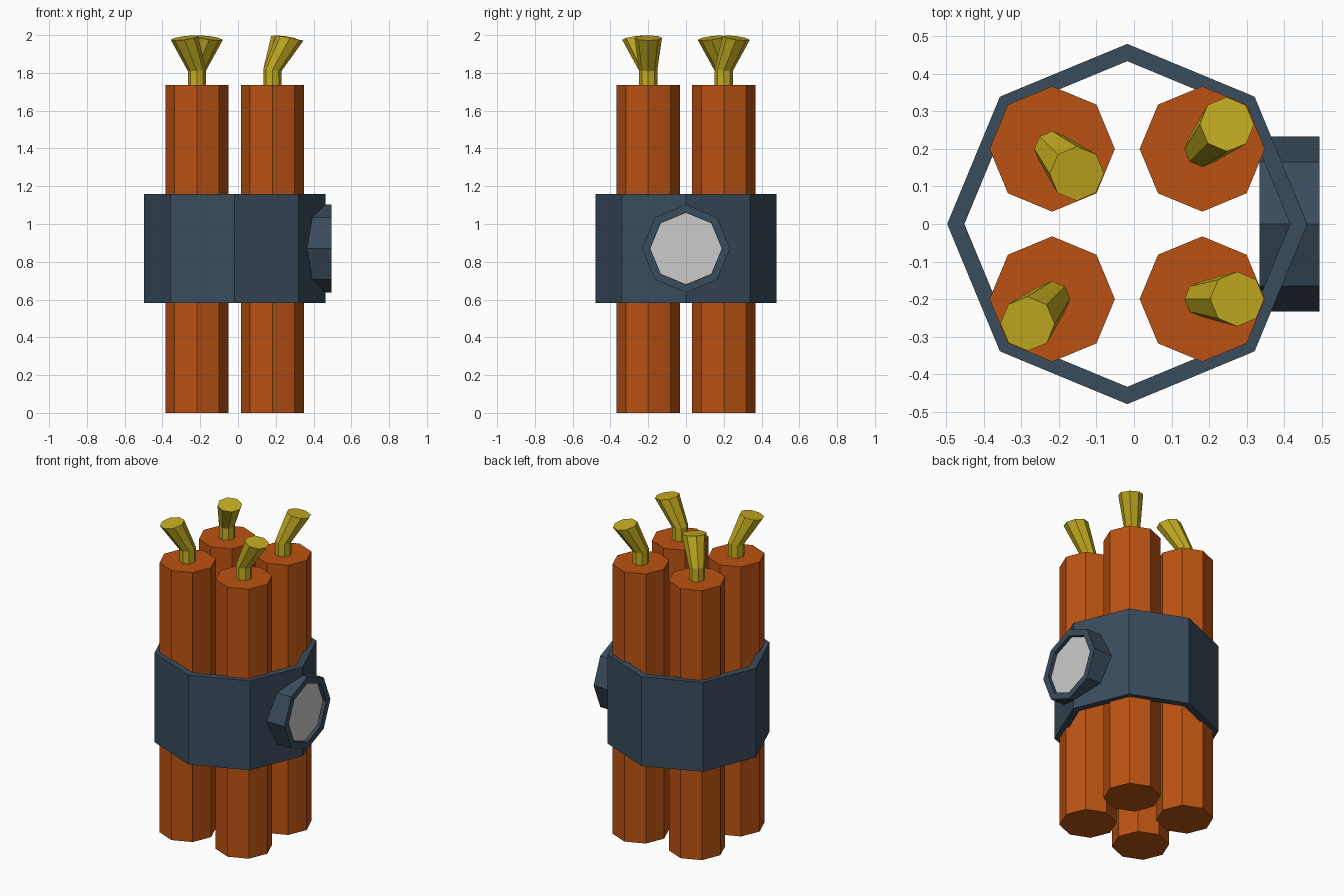
import bpy
from math import sin, cos, pi, radians
from mathutils import Vector

if "Cube" in bpy.data.objects:
    bpy.data.objects.remove(bpy.data.objects["Cube"])

SIDES = 8


def material(name, rgb):
    m = bpy.data.materials.new(name)
    m.diffuse_color = (*rgb, 1)
    m.use_nodes = True
    m.node_tree.nodes["Principled BSDF"].inputs["Base Color"].default_value = m.diffuse_color
    return m


ORANGE = material("orange_casing", (0.50, 0.085, 0.006))
SLATE = material("slate_strap", (0.042, 0.072, 0.107))
YELLOW = material("yellow_fuse", (0.56, 0.42, 0.015))
PALE = material("pale_dial", (0.80, 0.82, 0.81))


def ring(center, radius, u=(1, 0, 0), v=(0, 1, 0)):
    """Octagon around center in the plane of u and v."""
    c, u, v = Vector(center), Vector(u), Vector(v)
    return [c + radius * (cos(2 * pi * i / SIDES) * u + sin(2 * pi * i / SIDES) * v)
            for i in range(SIDES)]


def loft(name, rings, mat, closed=False):
    """Skin consecutive rings; cap both ends, or join the last ring to the first."""
    n, count = SIDES, len(rings)
    verts = [p for r in rings for p in r]
    faces = []
    for k in range(count if closed else count - 1):
        a, b = k * n, (k + 1) % count * n
        for i in range(n):
            j = (i + 1) % n
            faces.append((a + i, a + j, b + j, b + i))
    if not closed:
        faces.append(tuple(reversed(range(n))))
        faces.append(tuple(range((count - 1) * n, count * n)))
    mesh = bpy.data.meshes.new(name)
    mesh.from_pydata(verts, [], faces)
    mesh.materials.append(mat)
    obj = bpy.data.objects.new(name, mesh)
    bpy.context.collection.objects.link(obj)
    return obj


CX = -0.018          # axis of the bundle
STICK_TOP = 1.735

# Four sticks, each with a bent, flared fuse leaning its own way
for sx, sy, lean, label in [(-1, -1, 225, "front_left"), (1, -1, 0, "front_right"),
                            (-1, 1, 315, "back_left"), (1, 1, 45, "back_right")]:
    x, y = CX + 0.2 * sx, 0.2 * sy
    loft("stick_" + label, [ring((x, y, 0), 0.167), ring((x, y, STICK_TOP), 0.167)], ORANGE)

    a = radians(lean)
    out, side = Vector((cos(a), sin(a), 0)), Vector((-sin(a), cos(a), 0))
    base = Vector((x, y, 0))

    def fuse_ring(offset, z, radius, tilt):
        u = out * cos(tilt) - Vector((0, 0, sin(tilt)))
        return ring(base + out * offset + Vector((0, 0, z)), radius, u, side)

    loft("fuse_" + label, [fuse_ring(0, STICK_TOP - 0.02, 0.048, 0),
                           fuse_ring(0, 1.815, 0.048, radians(8)),
                           fuse_ring(0.093, 1.985, 0.073, radians(11))], YELLOW)

# Strap: hollow octagonal band round the sticks
Z0, Z1 = 0.583, 1.158
loft("strap", [ring((CX, 0, Z0), 0.48), ring((CX, 0, Z1), 0.48),
               ring((CX, 0, Z1), 0.434), ring((CX, 0, Z0), 0.434)], SLATE, closed=True)


# Dial housing on the right side, with a recessed pale face
def dial_ring(x, radius):
    return ring((x, 0, 0.87), radius, (0, 1, 0), (0, 0, 1))


loft("dial_housing", [dial_ring(0.335, 0.233), dial_ring(0.495, 0.233),
                      dial_ring(0.495, 0.19), dial_ring(0.470, 0.19)], SLATE)
loft("dial_face", [dial_ring(0.460, 0.189), dial_ring(0.473, 0.189)], PALE)
